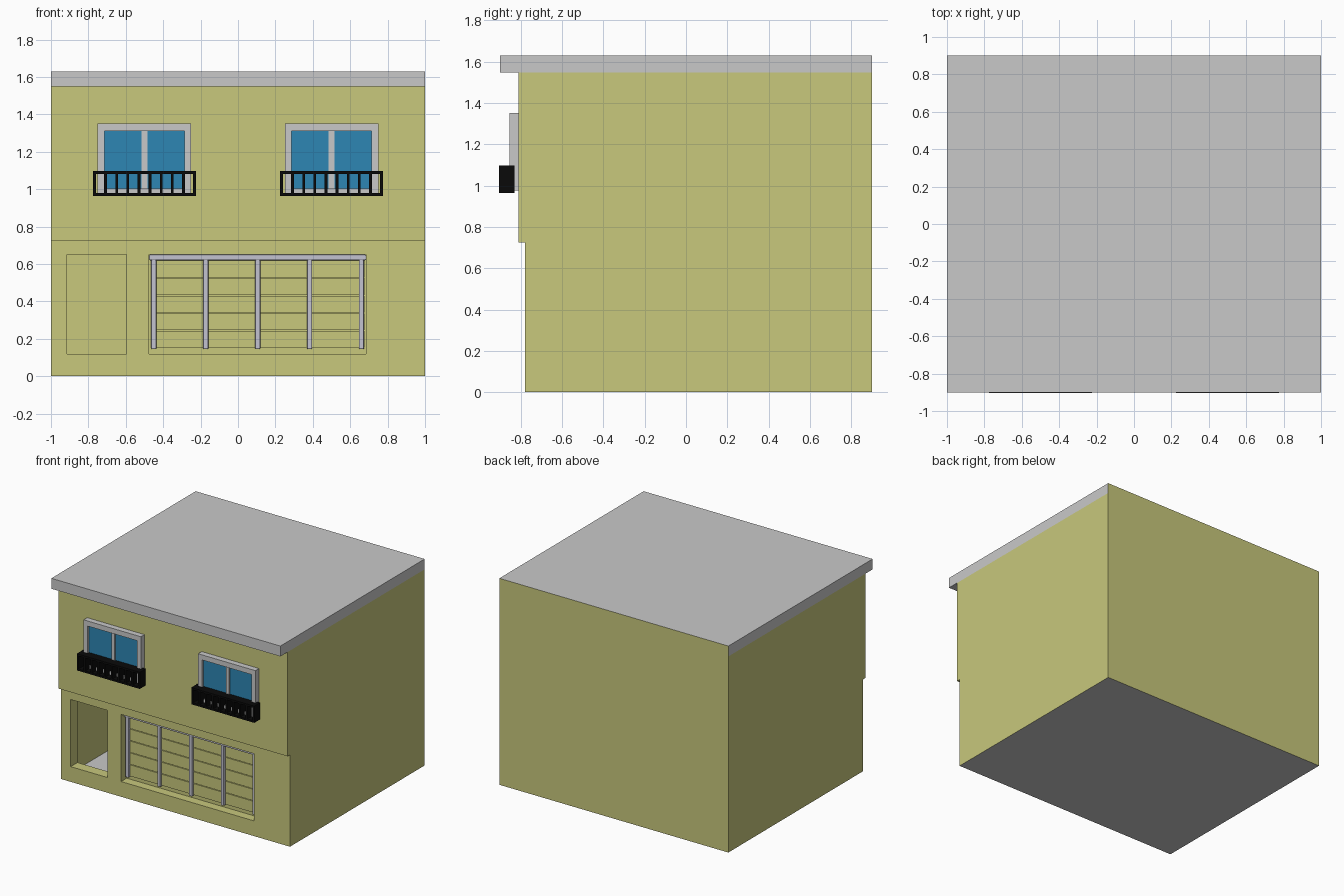
import bpy, bmesh

if "Cube" in bpy.data.objects:
    bpy.data.objects.remove(bpy.data.objects["Cube"])


def material(name, rgb):
    m = bpy.data.materials.new(name)
    m.diffuse_color = (*rgb, 1)
    m.use_nodes = True
    m.node_tree.nodes["Principled BSDF"].inputs["Base Color"].default_value = m.diffuse_color
    return m


OLIVE = material("olive wall", (0.578, 0.578, 0.202))
GREY = material("light grey", (0.584, 0.584, 0.584))
BLUE = material("blue glass", (0.027, 0.238, 0.456))
BLACK = material("black iron", (0.003, 0.003, 0.003))
SILVER = material("silver bars", (0.55, 0.55, 0.64))


def finish(bm, name, *mats):
    me = bpy.data.meshes.new(name)
    bm.to_mesh(me)
    bm.free()
    for m in mats:
        me.materials.append(m)
    ob = bpy.data.objects.new(name, me)
    bpy.context.collection.objects.link(ob)
    return ob


def add_box(bm, x0, x1, y0, y1, z0, z1):
    vs = bmesh.ops.create_cube(bm, size=1)["verts"]
    for v in vs:
        v.co = (x1 if v.co.x > 0 else x0, y1 if v.co.y > 0 else y0, z1 if v.co.z > 0 else z0)


def boxes(name, mat, items, bevel=0):
    bm = bmesh.new()
    for it in items:
        add_box(bm, *it)
    ob = finish(bm, name, mat)
    if bevel:
        mod = ob.modifiers.new("bevel", "BEVEL")
        mod.width, mod.segments = bevel, 2
    return ob


def quad(bm, *pts, mat=0):
    f = bm.faces.new([bm.verts.new(p) for p in pts])
    f.material_index = mat


# Key sizes
FRONT, UPPER, BACK, EAVE = -0.78, -0.81, 0.90, -0.90
STEP, WALL_TOP, TOP = 0.725, 1.548, 1.63
DOOR, GARAGE = (-0.915, -0.595), (-0.475, 0.685)
SILL, LINTEL, DEPTH = 0.12, 0.65, 0.085

# Hollow house shell: side walls, back, floor, stepped front
bm = bmesh.new()
side = [(BACK, 0), (BACK, WALL_TOP), (UPPER, WALL_TOP), (UPPER, STEP), (FRONT, STEP), (FRONT, 0)]
quad(bm, *[(-1, y, z) for y, z in reversed(side)])
quad(bm, *[(1, y, z) for y, z in side])
quad(bm, (1, BACK, 0), (-1, BACK, 0), (-1, BACK, WALL_TOP), (1, BACK, WALL_TOP))
quad(bm, (-1, BACK, 0), (1, BACK, 0), (1, FRONT, 0), (-1, FRONT, 0), mat=1)
quad(bm, (-1, UPPER, STEP), (1, UPPER, STEP), (1, UPPER, WALL_TOP), (-1, UPPER, WALL_TOP))
quad(bm, (-1, FRONT, STEP), (1, FRONT, STEP), (1, UPPER, STEP), (-1, UPPER, STEP))
# lower front, with the door and garage cells left open
xs, zs = [-1, *DOOR, *GARAGE, 1], [0, SILL, LINTEL, STEP]
for i in range(5):
    for k in range(3):
        if not (k == 1 and i in (1, 3)):
            a, b, c, d = xs[i], xs[i + 1], zs[k], zs[k + 1]
            quad(bm, (a, FRONT, c), (b, FRONT, c), (b, FRONT, d), (a, FRONT, d))
# reveals of both openings
for a, b in (DOOR, GARAGE):
    ring = [(a, SILL), (b, SILL), (b, LINTEL), (a, LINTEL)]
    for (x0, z0), (x1, z1) in zip(ring, ring[1:] + ring[:1]):
        quad(bm, (x1, FRONT, z1), (x0, FRONT, z0), (x0, FRONT + DEPTH, z0), (x1, FRONT + DEPTH, z1))
bmesh.ops.remove_doubles(bm, verts=bm.verts, dist=1e-5)
finish(bm, "house_walls", OLIVE, GREY)

# Flat roof slab, its back face painted like the wall
bm = bmesh.new()
add_box(bm, -1, 1, EAVE, BACK, WALL_TOP, TOP)
bm.normal_update()
for f in bm.faces:
    f.material_index = 1 if f.normal.y > 0.5 else 0
finish(bm, "roof_slab", GREY, OLIVE)

# Garage door: backing, five horizontal panels, silver bars
g0, g1 = GARAGE
boxes("garage_backing", OLIVE, [(g0, g1, FRONT + 0.07, FRONT + DEPTH, SILL, LINTEL)])
pitch = 0.094
boxes("garage_panels", OLIVE,
      [(g0 + 0.01, g1 - 0.01, FRONT + 0.055, FRONT + 0.075, 0.153 + i * pitch, 0.148 + (i + 1) * pitch)
       for i in range(5)])
bars = [(x - 0.014, x + 0.014, FRONT + 0.035, FRONT + 0.07, 0.145, 0.64)
        for x in (g0 + 0.025 + i * 0.2775 for i in range(5))]
boxes("garage_bars", SILVER, bars, 0.006)
boxes("garage_top_rail", SILVER, [(g0, g1, FRONT + 0.03, FRONT + 0.07, 0.62, LINTEL)], 0.006)

# Windows and balconies, one on each side
for cx, tag in ((-0.5, "left"), (0.5, "right")):
    y0, y1 = -0.855, UPPER
    z0, z1 = 0.975, 1.352
    frame = [(cx - 0.25, cx - 0.215, y0, y1, z0, z1), (cx + 0.215, cx + 0.25, y0, y1, z0, z1),
             (cx - 0.215, cx + 0.215, y0, y1, 1.312, z1), (cx - 0.215, cx + 0.215, y0, y1, z0, 1.005),
             (cx - 0.015, cx + 0.015, y0 + 0.01, y1, 1.005, 1.312)]
    boxes("window_frame_" + tag, GREY, frame)
    boxes("window_glass_" + tag, BLUE, [(cx - 0.215, cx + 0.215, -0.837, -0.83, 1.005, 1.312)])
    # deep iron grid: two rails and ten slats
    b0, b1, w = -0.904, -0.83, 0.015
    rail = [(cx - 0.275, cx + 0.275, b0, b1, z, z + w) for z in (0.965, 1.082)]
    slats = [(x, x + w, b0, b1, 0.98, 1.082) for x in (cx - 0.275 + i * 0.535 / 9 for i in range(10))]
    boxes("balcony_" + tag, BLACK, rail + slats)
